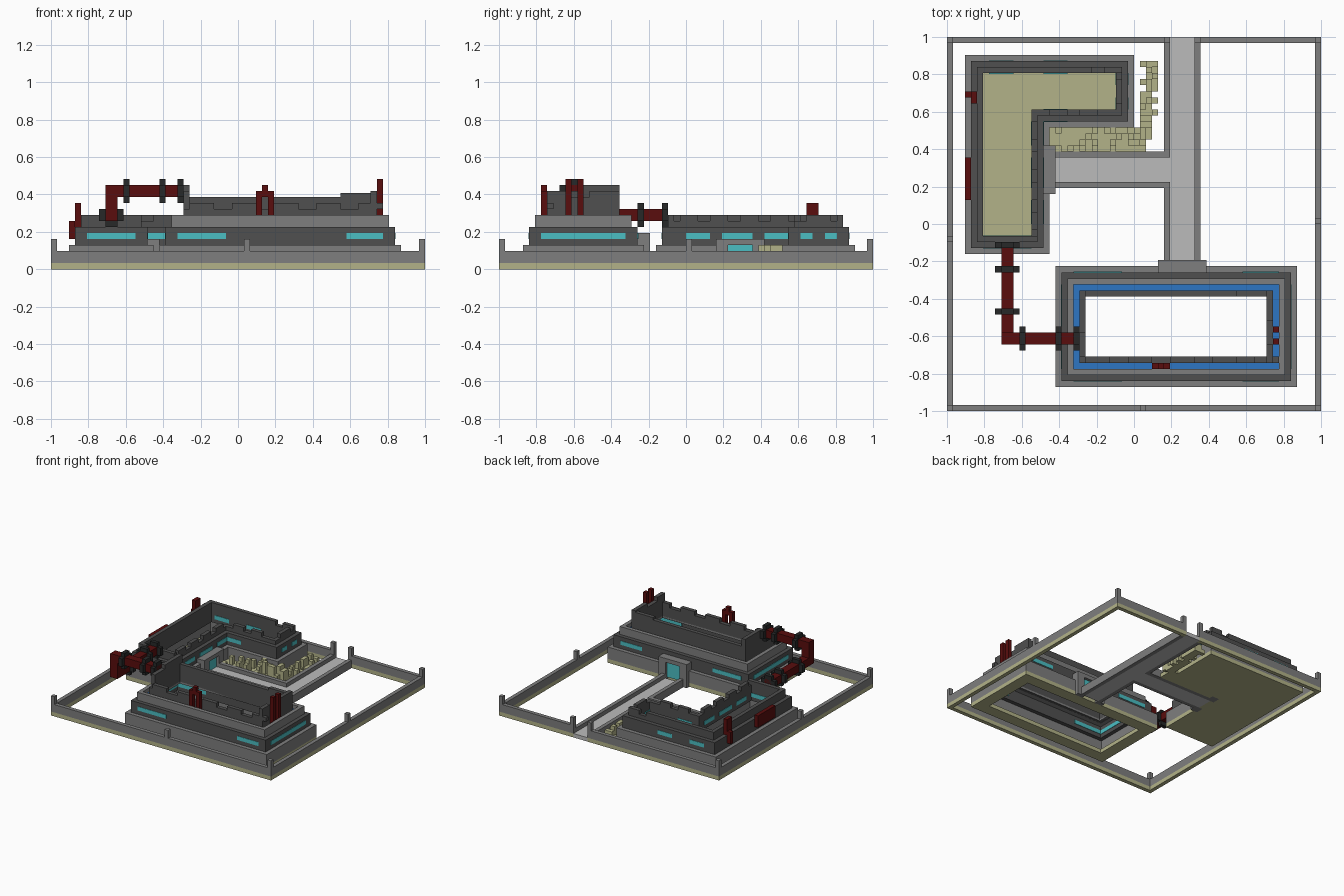
import bpy, bmesh, random

cube = bpy.data.objects.get("Cube")
if cube:
    bpy.data.objects.remove(cube, do_unlink=True)

random.seed(4)
V = 2 / 62  # one grid block


def material(name, r, g, b):
    m = bpy.data.materials.new(name)
    m.use_nodes = True
    m.diffuse_color = (r, g, b, 1)
    m.node_tree.nodes["Principled BSDF"].inputs["Base Color"].default_value = (r, g, b, 1)
    return m


GREY = material("mid grey", .21, .21, .21)
DARK = material("dark grey", .08, .08, .08)
LIGHT = material("light grey", .5, .5, .5)
SAND = material("sand yellow", .45, .45, .25)
TEAL = material("teal glass", .07, .52, .55)
RED = material("dark red", .1, .004, .004)
BLACK = material("black metal", .02, .022, .022)
BLUE = material("blue", .027, .18, .55)


def blocks(name, mat, boxes):
    """One object from boxes (x0, x1, y0, y1, z0, z1) in grid blocks."""
    bm = bmesh.new()
    for x0, x1, y0, y1, z0, z1 in boxes:
        geo = bmesh.ops.create_cube(bm, size=1)
        for v in geo["verts"]:
            v.co = ((x1 if v.co.x > 0 else x0) * V - 1,
                    (y1 if v.co.y > 0 else y0) * V - 1,
                    (z1 if v.co.z > 0 else z0) * V)
    mesh = bpy.data.meshes.new(name)
    bm.to_mesh(mesh)
    bm.free()
    mesh.materials.append(mat)
    ob = bpy.data.objects.new(name, mesh)
    bpy.context.collection.objects.link(ob)
    return ob


def ring(l, r, b, t, w, z0, z1):
    return [(l, r, b, b + w, z0, z1), (l, r, t - w, t, z0, z1),
            (l, l + w, b + w, t - w, z0, z1), (r - w, r, b + w, t - w, z0, z1)]


def l_ring(i, w, z0, z1):
    """Walls around the L-shaped plan, inset by i blocks."""
    l, r, b, t, ir, ib = 3 + i, 31 - i, 26 + i, 59 - i, 17 - i, 47 + i
    return [(l, l + w, b, t, z0, z1), (l + w, r, t - w, t, z0, z1),
            (l + w, ir, b, b + w, z0, z1), (ir - w, ir, b + w, ib + w, z0, z1),
            (ir, r, ib, ib + w, z0, z1), (r - w, r, ib + w, t - w, z0, z1)]


# Perimeter fence, open where the path leaves at the back
def fence(z0, z1):
    return [(0, 62, 0, 1, z0, z1), (0, 1, 1, 62, z0, z1), (61, 62, 1, 62, z0, z1),
            (1, 37, 61, 62, z0, z1), (41, 61, 61, 62, z0, z1)]


blocks("fence_footing", SAND, fence(0, 1))
blocks("fence_wall", GREY, fence(1, 3))
posts = [(0, 0), (61, 0), (0, 61), (61, 61), (36, 61), (41, 61), (32, 0), (0, 28), (61, 31)]
blocks("fence_posts", GREY, [(x, x + 1, y, y + 1, 3, 5) for x, y in posts])

# Path with curbs
blocks("path", LIGHT, [(37, 41, 25, 62, 0, 1), (17, 37, 38, 42, 0, 1)])
blocks("path_curbs", GREY, [(36, 37, 24, 38, 0, 2), (36, 37, 42, 61, 0, 2),
                            (41, 42, 24, 61, 0, 2), (17, 36, 37, 38, 0, 2),
                            (17, 36, 42, 43, 0, 2)])

# Front building: stepped tiers
blocks("front_hall_footing", SAND, ring(18, 58, 4, 24, 3, 0, 1))
blocks("front_hall_base", GREY, ring(18, 58, 4, 24, 2, 1, 4))
blocks("front_hall_storey", DARK, ring(19, 57, 5, 23, 2, 4, 7))
blocks("front_hall_parapet", GREY, ring(20, 56, 6, 22, 1, 7, 9)
       + ring(21, 55, 7, 21, 2, 7, 7.5))
blocks("front_hall_channel", BLUE, ring(21, 55, 7, 21, 1, 7.5, 8))

# Front building: ruined upper walls with broken tops
walls = [(22, 54, 8, 9, 7, 10), (22, 54, 19, 20, 7, 12),
         (22, 23, 9, 13, 7, 13), (22, 23, 13, 20, 7, 14),
         (53, 54, 9, 19, 7, 12)]
walls += [(x, x + 4, 8, 9, 10, 11) for x in range(23, 52, 7)]
walls += [(48, 53, 19, 20, 12, 12.6), (53, 54, 8, 11, 10, 13), (53, 54, 15, 20, 12, 13)]
blocks("front_hall_upper_walls", DARK, walls)

# L-shaped building
blocks("l_hall_floor", SAND, [(5, 15, 28, 57, 0, 1), (15, 29, 49, 57, 0, 1)]
       + l_ring(0, 2, 0, 1))
blocks("l_hall_base", GREY, l_ring(0, 2, 1, 4))
blocks("l_hall_storey", DARK, l_ring(1, 2, 4, 7))
blocks("l_hall_upper_walls", DARK, l_ring(2, 1, 7, 8)
       + [(5, 6, 28, 57, 8, 9), (6, 24, 56, 57, 8, 9), (26, 29, 56, 57, 8, 9),
          (6, 15, 28, 29, 8, 9)]
       + [(14, 15, y, y + 3, 8, 9) for y in range(30, 48, 5)]
       + [(x, x + 3, 49, 50, 8, 9) for x in (17, 22)] + [(28, 29, 51, 55, 8, 9)])

# Strip windows run through the walls and stand just proud of both sides
E = .1


def south(y, *spans):
    return [(a, b, y - E, y + 2 + E, 5, 6) for a, b in spans]


def west(x, *spans):
    return [(x - E, x + 2 + E, a, b, 5, 6) for a, b in spans]


blocks("front_hall_windows", TEAL, south(5, (21, 29), (49, 55)) + south(21, (21, 29), (49, 55))
       + west(19, (7, 21)) + west(55, (7, 21)))
blocks("l_hall_windows", TEAL, south(27, (6, 14)) + south(48, (16, 20))
       + south(56, (7, 11), (16, 20)) + west(28, (50, 52), (54, 56))
       + west(14, (31, 35), (37, 42), (44, 48)))

# Doorways
blocks("front_hall_door_frame", GREY, [(35, 37, 23, 25, 0, 6), (41, 43, 23, 25, 0, 6),
                                       (37, 41, 23, 25, 5, 6)])
blocks("front_hall_door", TEAL, [(37, 41, 23.5, 24.3, 1, 5)])
blocks("l_hall_door_frame", GREY, [(16, 18, 36, 38, 0, 5), (16, 18, 42, 44, 0, 5),
                                   (16, 18, 38, 42, 4, 5)])
blocks("l_hall_door", TEAL, [(16.5, 17.3, 38, 42, 1, 4)])

# Pipe joining the two buildings, with cross-shaped collars
blocks("pipe", RED, [(9, 11, 13, 28, 8, 10), (9, 11, 11, 13, 8, 12), (9, 22, 11, 13, 12, 14)])
collars = []
for y in (27, 23, 16):
    collars += [(8, 12, y, y + 1, 8, 10), (9, 11, y, y + 1, 7, 11)]
for x in (12, 18, 21):
    collars += [(x, x + 1, 10, 14, 12, 14), (x, x + 1, 11, 13, 11, 15)]
blocks("pipe_collars", BLACK, collars)

# Red vents on the outer walls
blocks("front_vent", RED, [(34, 35, 7, 8, 8, 13), (36, 37, 7, 8, 8, 13), (35, 36, 7, 8, 12, 14)])
blocks("side_vent", RED, [(54, 55, 11, 12, 8, 15), (54, 55, 13, 14, 8, 15)])
blocks("l_hall_vents", RED, [(4, 5, 51, 53, 7, 11), (3, 4, 52, 53, 5, 8), (3, 4, 35, 42, 5, 8)])

# Garden bed with scattered stalks
garden = [(17, 33, 43, 47, 0, 1)]
for x in range(18, 34):
    for y in range(43, 47):
        if random.random() < .35:
            garden.append((x, x + 1, y, y + 1, .5, random.choice((2, 3, 4))))
for y in range(46, 58):
    garden.append((33, 34, y, y + 1, 0, random.choice((1, 2, 3))))
    for x in (32, 34):
        if random.random() < .5:
            garden.append((x, x + 1, y, y + 1, 0, random.choice((1, 2, 4))))
blocks("garden_bed", SAND, garden)
